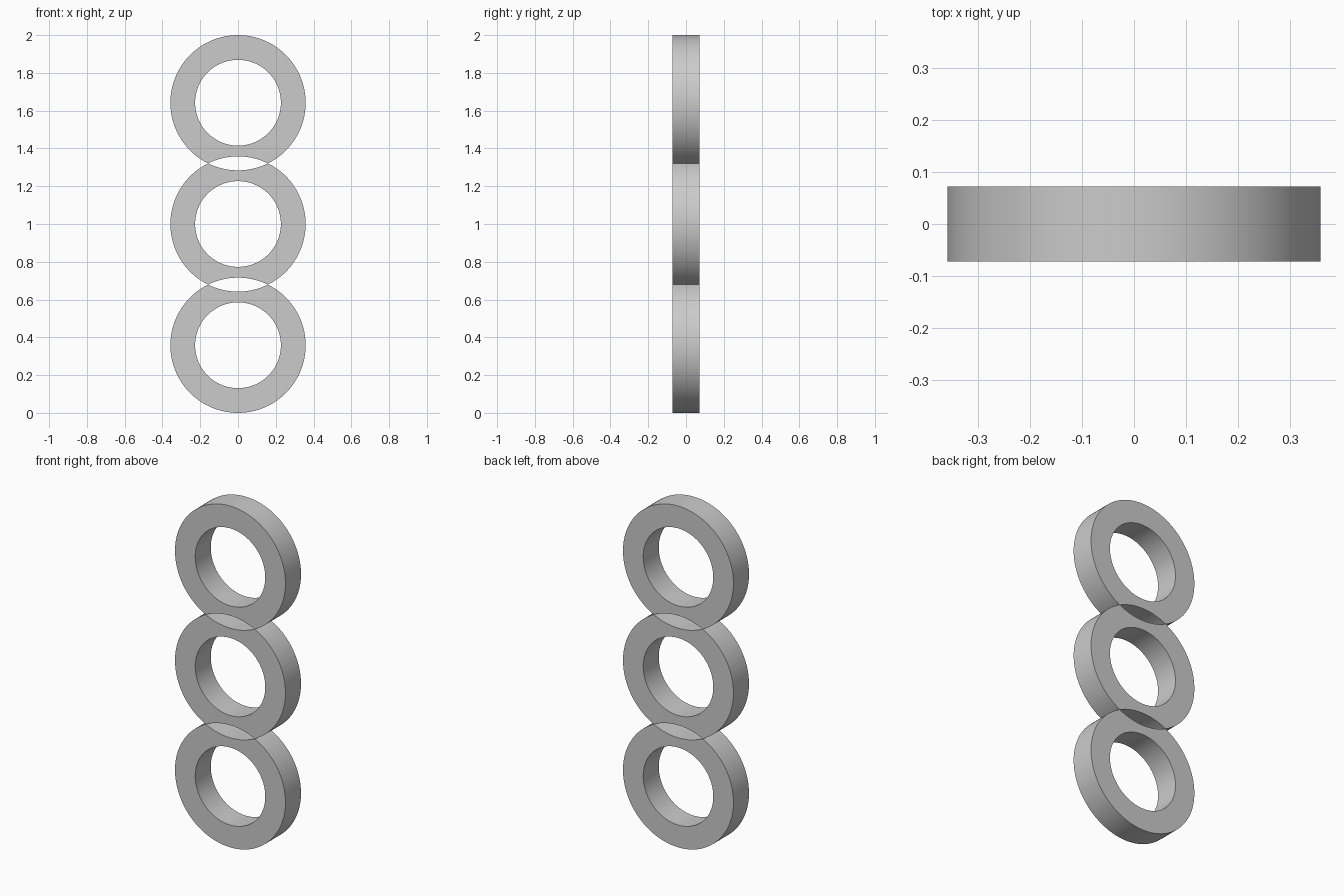
import bpy
import bmesh
from math import sin, cos, pi, asin

OUTER, INNER, DEPTH = 0.358, 0.227, 0.144
SPACING = 1 - OUTER            # distance between ring centres
HALF = SPACING / 2
SEGMENTS = 128

cube = bpy.data.objects.get("Cube")
if cube:
    bpy.data.objects.remove(cube, do_unlink=True)

grey = bpy.data.materials.new("plain grey")
grey.use_nodes = True
grey.diffuse_color = (0.6, 0.6, 0.6, 1)
grey.node_tree.nodes["Principled BSDF"].inputs["Base Color"].default_value = (0.6, 0.6, 0.6, 1)

# Evenly spaced angles plus the exact points where neighbouring rings touch
cross = asin(HALF / OUTER)
angles = sorted([2 * pi * i / SEGMENTS for i in range(SEGMENTS)]
                + [cross, pi - cross, pi + cross, 2 * pi - cross])


def make_ring(name, centre, notch_top, notch_bottom):
    """Flat ring whose overlap with a neighbour is cut away as a mirrored arc."""
    bm = bmesh.new()
    rows = []
    for a in angles:
        z = OUTER * sin(a)
        if notch_top and z > HALF:
            z = SPACING - z
        elif notch_bottom and z < -HALF:
            z = -SPACING - z
        corners = [(OUTER * cos(a), z), (INNER * cos(a), INNER * sin(a))]
        outer, inner = corners
        rows.append([bm.verts.new((p[0], y, p[1] + centre))
                     for p, y in ((outer, -DEPTH / 2), (inner, -DEPTH / 2),
                                  (inner, DEPTH / 2), (outer, DEPTH / 2))])
    for i, row in enumerate(rows):
        following = rows[(i + 1) % len(rows)]
        for k in range(4):
            n = (k + 1) % 4
            bm.faces.new((row[k], row[n], following[n], following[k]))
    bmesh.ops.recalc_face_normals(bm, faces=bm.faces)
    mesh = bpy.data.meshes.new(name)
    bm.to_mesh(mesh)
    bm.free()
    mesh.materials.append(grey)
    ring = bpy.data.objects.new(name, mesh)
    bpy.context.collection.objects.link(ring)
    return ring


# Stack of three rings
rings = [make_ring("bottom_ring", 1 - SPACING, True, False),
         make_ring("middle_ring", 1, True, True),
         make_ring("top_ring", 1 + SPACING, False, True)]

bpy.ops.object.select_all(action='DESELECT')
for ring in rings:
    ring.select_set(True)
bpy.context.view_layer.objects.active = rings[0]
bpy.ops.object.shade_smooth_by_angle(angle=pi / 6)
